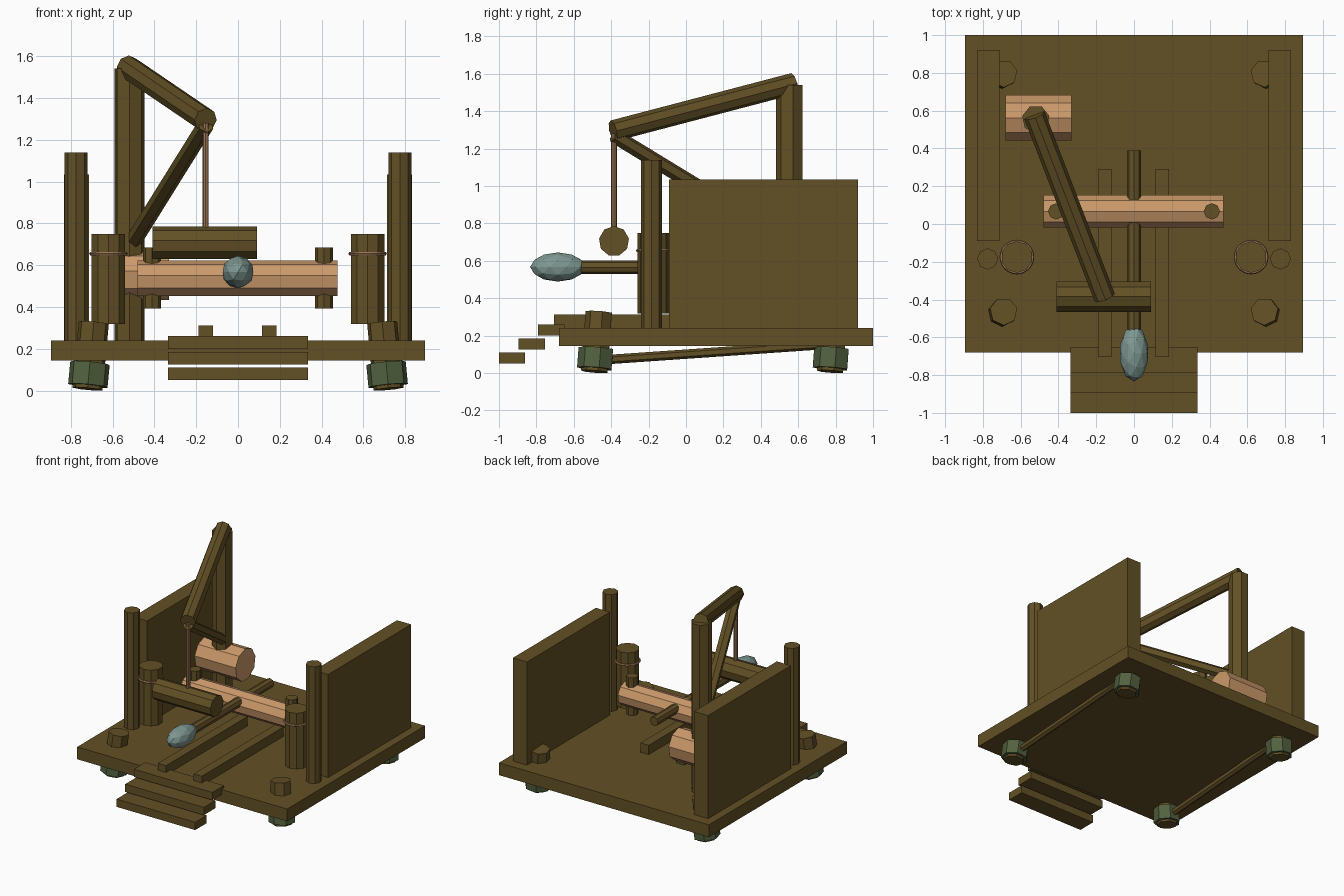
import bpy
from mathutils import Vector

cube = bpy.data.objects.get("Cube")
if cube:
    bpy.data.objects.remove(cube, do_unlink=True)


def material(name, rgb):
    m = bpy.data.materials.new(name)
    m.use_nodes = True
    m.diffuse_color = (*rgb, 1)
    m.node_tree.nodes["Principled BSDF"].inputs["Base Color"].default_value = (*rgb, 1)
    return m


brown = material("dark wood", (0.125, 0.082, 0.019))
peach = material("cut wood", (0.60, 0.32, 0.145))
rope_tan = material("rope", (0.32, 0.18, 0.085))
teal = material("stone", (0.21, 0.31, 0.285))
green = material("mossy metal", (0.085, 0.12, 0.05))


def finish(name, mat):
    ob = bpy.context.object
    ob.name = name
    ob.data.materials.append(mat)
    return ob


def box(name, lo, hi, mat=brown):
    lo, hi = Vector(lo), Vector(hi)
    bpy.ops.mesh.primitive_cube_add(size=1, location=(lo + hi) / 2)
    ob = finish(name, mat)
    ob.scale = hi - lo
    return ob


def rod(name, start, end, radius, sides=8, mat=brown):
    """Flat-sided cylinder between two points."""
    start, end = Vector(start), Vector(end)
    axis = end - start
    bpy.ops.mesh.primitive_cylinder_add(vertices=sides, radius=radius, depth=axis.length,
                                        location=(start + end) / 2)
    ob = finish(name, mat)
    ob.rotation_euler = axis.to_track_quat("Z", "Y").to_euler()
    return ob


# Deck and floating front steps
box("deck", (-0.895, -0.68, 0.145), (0.895, 1.0, 0.24))
for i in range(3):
    y, z = -1.0 + 0.105 * i, 0.05 + 0.075 * i
    box(f"step_{i + 1}", (-0.335, y, z), (0.335, y + 0.14, z + 0.06))

# Guide rails on the deck
for side, x in (("right", -0.155), ("left", 0.15)):
    box(f"{side}_rail", (x - 0.035, -0.705, 0.238), (x + 0.035, 0.29, 0.312))

for side, s in (("right", -1), ("left", 1)):
    # Side walls and posts
    box(f"{side}_wall", (s * 0.772 - 0.06, -0.09, 0.24), (s * 0.772 + 0.06, 0.92, 1.035))
    rod(f"{side}_tall_post", (s * 0.775, -0.185, 0.24), (s * 0.775, -0.185, 1.14), 0.056)
    rod(f"{side}_bollard", (s * 0.62, -0.175, 0.318), (s * 0.62, -0.175, 0.75), 0.084, 10)
    bpy.ops.mesh.primitive_torus_add(location=(s * 0.62, -0.175, 0.655), major_radius=0.083,
                                     minor_radius=0.009, major_segments=24, minor_segments=6)
    finish(f"{side}_bollard_rope", rope_tan)

    # Leaning feet with collars
    for end, y in (("front", -0.475), ("rear", 0.785)):
        low = Vector((s * 0.72, y - 0.012, 0.008))
        high = Vector((s * 0.69, y + 0.012, 0.325))
        rod(f"{side}_{end}_foot", low, high, 0.074, 7)
        rod(f"{side}_{end}_collar", low.lerp(high, 0.05), low.lerp(high, 0.39), 0.097, 7, green)

    # Sloping brace under the deck
    rod(f"{side}_under_brace", (s * 0.715, -0.48, 0.068), (s * 0.715, 0.78, 0.155), 0.025, 6)

    # Pegs through the cross beam
    rod(f"{side}_peg", (s * 0.412, 0.067, 0.393), (s * 0.412, 0.067, 0.685), 0.043)

# Cross beam and winch drum
rod("cross_beam", (-0.48, 0.067, 0.535), (0.475, 0.067, 0.535), 0.088, 9, peach)
rod("winch_drum", (-0.68, 0.5625, 0.55), (-0.33, 0.5625, 0.55), 0.123, 9, peach)

# Crane
jib_end = (-0.155, -0.39, 1.295)
rod("crane_mast", (-0.52, 0.555, 0.24), (-0.52, 0.555, 1.54), 0.074, 7)
rod("crane_jib", (-0.527, 0.575, 1.548), jib_end, 0.057, 8)
rod("crane_brace", (-0.51, 0.55, 0.70), (-0.155, -0.385, 1.27), 0.04, 6)
rod("crane_rope", (-0.155, -0.385, 0.76), (-0.155, -0.385, 1.28), 0.015, 8, rope_tan)
rod("hanging_log", (-0.41, -0.385, 0.705), (0.09, -0.385, 0.705), 0.081, 9)

# Heavy bolt with a faceted stone tip
rod("bolt_shaft", (0, -0.6, 0.565), (0, 0.39, 0.565), 0.036, 8)
bpy.ops.mesh.primitive_ico_sphere_add(subdivisions=2, radius=1, location=(0, -0.685, 0.567))
tip = finish("bolt_tip", teal)
tip.scale = (0.077, 0.149, 0.078)
